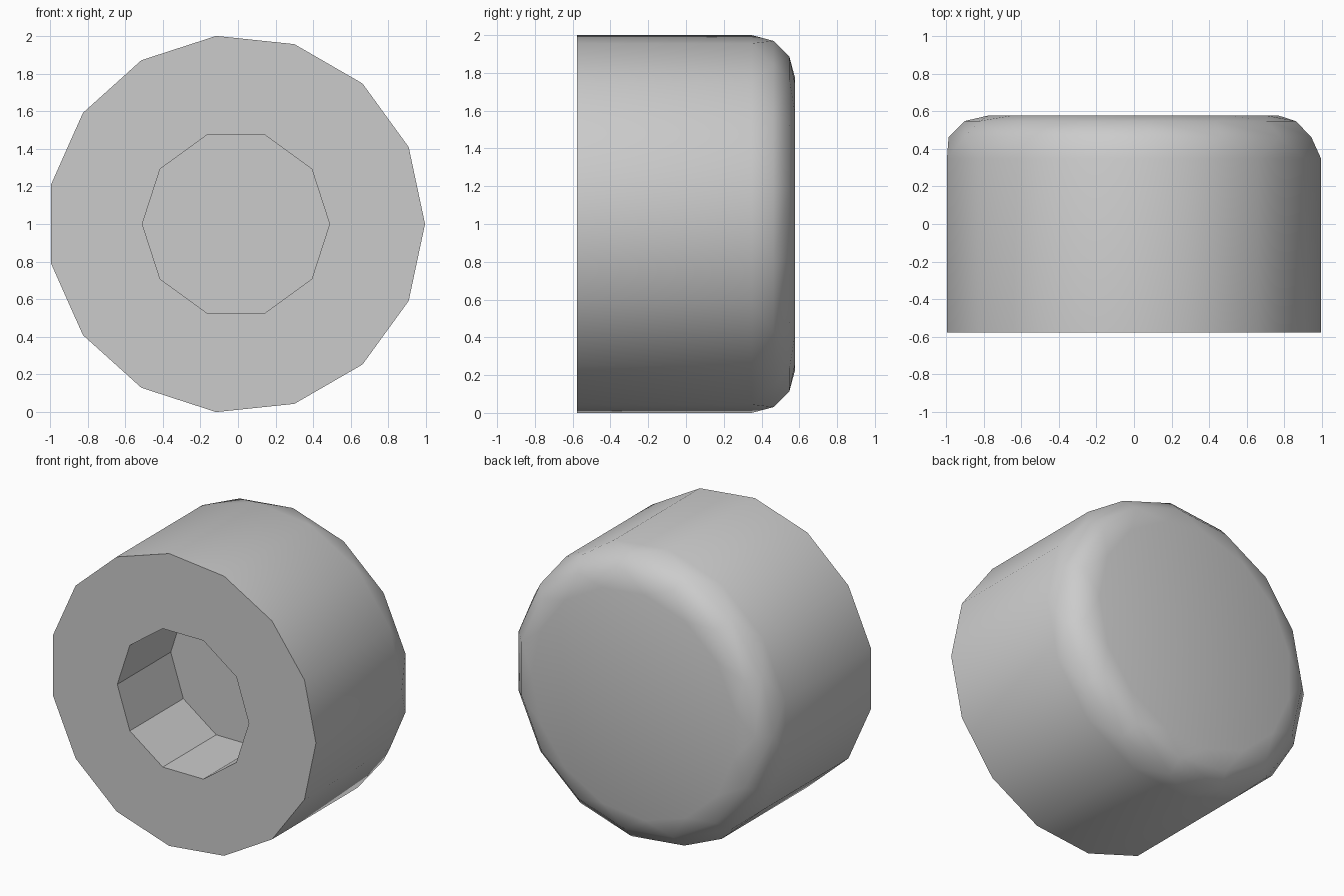
import bpy, bmesh
from math import sin, cos, pi, radians

cube = bpy.data.objects.get("Cube")
if cube:
    bpy.data.objects.remove(cube, do_unlink=True)

SIDES, HOLE_SIDES = 15, 10
RADIUS, HOLE_RADIUS = 1.0055, 0.498
FRONT, BACK, BEVEL = -0.578, 0.578, 0.23
CENTRE_X = -0.011

grey = bpy.data.materials.new("grey")
grey.use_nodes = True
colour = (0.6, 0.6, 0.6, 1)
grey.diffuse_color = colour
grey.node_tree.nodes["Principled BSDF"].inputs["Base Color"].default_value = colour

bm = bmesh.new()


def ring(count, radius, y, turn=0.0):
    """Ring of vertices around the y axis, turned by a fraction of one side."""
    angles = [2 * pi * (i + turn) / count for i in range(count)]
    return [bm.verts.new((CENTRE_X + radius * cos(a), y, 1 + radius * sin(a)))
            for a in angles]


def band(a, b, smooth=False):
    """Quads between two aligned rings."""
    for i in range(len(a)):
        j = (i + 1) % len(a)
        bm.faces.new((a[i], a[j], b[j], b[i])).smooth = smooth


def zigzag(a, b):
    """Triangles between ring a and ring b, where b is half a side ahead."""
    for i in range(len(a)):
        j = (i + 1) % len(a)
        bm.faces.new((a[i], a[j], b[i])).smooth = True
        bm.faces.new((a[j], b[j], b[i])).smooth = True


def bevel_ring(degrees, turn=0.0):
    t = radians(degrees)
    return ring(SIDES, RADIUS - BEVEL + BEVEL * cos(t),
                BACK - BEVEL + BEVEL * sin(t), turn)


# Outer wall and rounded back edge
front = ring(SIDES, RADIUS, FRONT)
wall_end = bevel_ring(0)
bevel_low = bevel_ring(30, 0.5)
bevel_high = bevel_ring(60, 0.5)
back = bevel_ring(90)
band(front, wall_end, True)
zigzag(wall_end, bevel_low)
band(bevel_low, bevel_high, True)
zigzag(back, bevel_high)
bm.faces.new(back).smooth = True

# Socket in the front
mouth = ring(HOLE_SIDES, HOLE_RADIUS, FRONT)
floor = ring(HOLE_SIDES, HOLE_RADIUS, 0)
band(mouth, floor)
bm.faces.new(floor)

# Flat front face around the socket
rim = [e for e in bm.edges if e.is_boundary]
bmesh.ops.triangle_fill(bm, edges=rim, use_beauty=True)
bmesh.ops.recalc_face_normals(bm, faces=bm.faces)

# Keep the front rim and the socket crisp
for e in bm.edges:
    if len(e.link_faces) == 2 and e.calc_face_angle() > radians(30):
        e.smooth = False

mesh = bpy.data.meshes.new("socket_cap")
bm.to_mesh(mesh)
bm.free()
mesh.materials.append(grey)
cap = bpy.data.objects.new("socket_cap", mesh)
bpy.context.collection.objects.link(cap)
